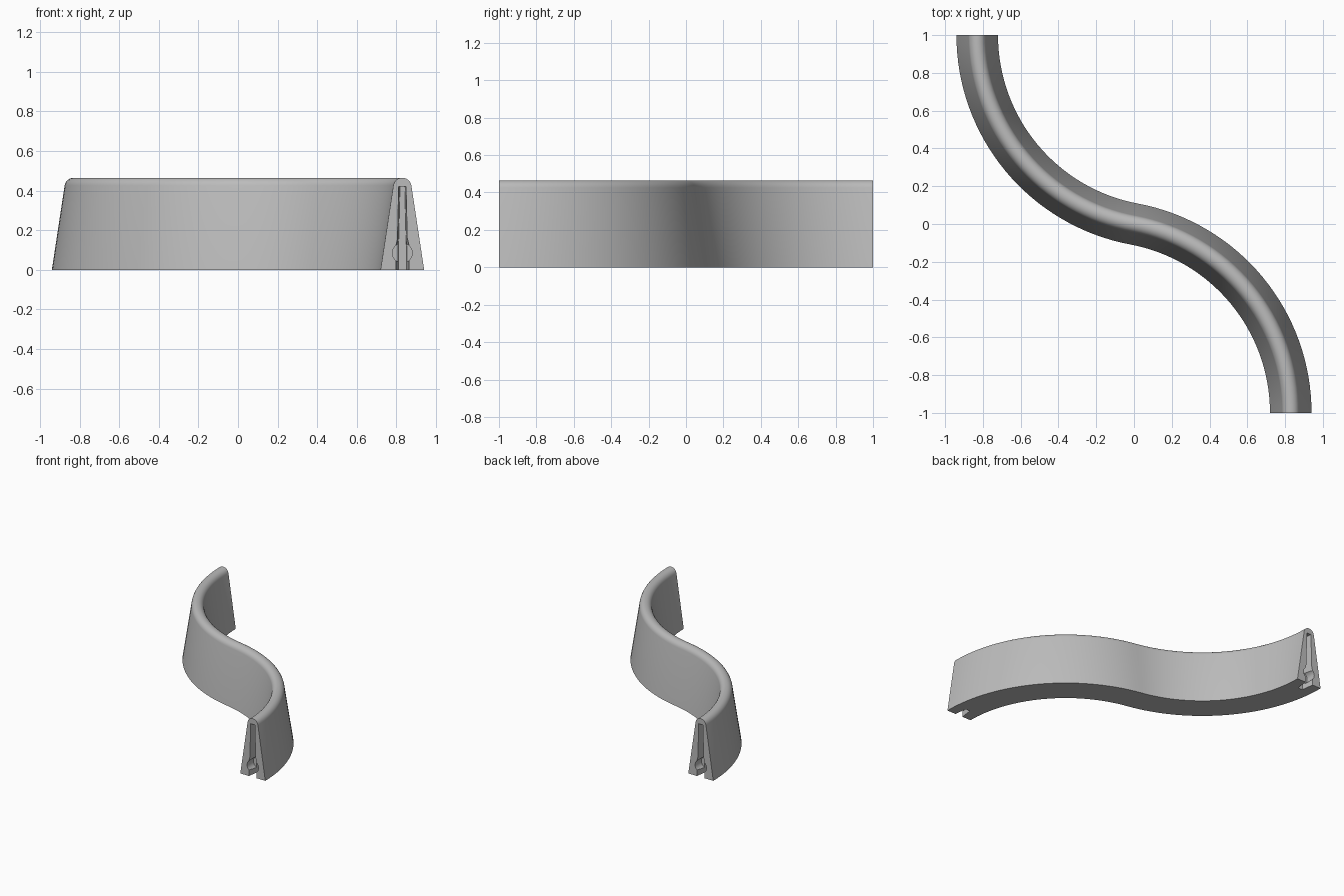
import bpy, bmesh, math

cube = bpy.data.objects.get("Cube")
if cube:
    bpy.data.objects.remove(cube, do_unlink=True)

END_X, HALF_BASE, HEIGHT, CAP = 0.83, 0.11, 0.465, 0.046
RADIUS = (END_X ** 2 + 1) / (2 * END_X)     # arc from wall end to the middle
SWEEP = math.atan2(1, RADIUS - END_X)
STEPS = 32

grey = bpy.data.materials.new("plain grey")
grey.use_nodes = True
grey.diffuse_color = (0.5, 0.5, 0.5, 1)
grey.node_tree.nodes["Principled BSDF"].inputs["Base Color"].default_value = (0.5, 0.5, 0.5, 1)


def loft(name, rings):
    """Skin a list of equal rings into a closed solid."""
    bm = bmesh.new()
    loops = [[bm.verts.new(p) for p in ring] for ring in rings]
    n = len(loops[0])
    for a, b in zip(loops, loops[1:]):
        for i in range(n):
            j = (i + 1) % n
            bm.faces.new((a[i], a[j], b[j], b[i]))
    bm.faces.new(loops[0])
    bm.faces.new(loops[-1])
    bmesh.ops.recalc_face_normals(bm, faces=bm.faces)
    mesh = bpy.data.meshes.new(name)
    bm.to_mesh(mesh)
    bm.free()
    mesh.materials.append(grey)
    obj = bpy.data.objects.new(name, mesh)
    bpy.context.collection.objects.link(obj)
    return obj


# Tapered wall section with a round top
lean = math.radians(8.6)
section = [(-HALF_BASE, 0), (HALF_BASE, 0)]
for k in range(13):
    a = lean + (math.pi - 2 * lean) * k / 12
    section.append((CAP * math.cos(a), HEIGHT - CAP + CAP * math.sin(a)))

# S-shaped path: one arc, then the same arc turned half round
half = []
for k in range(STEPS + 1):
    a = SWEEP * k / STEPS
    c, s = math.cos(a), math.sin(a)
    half.append((END_X - RADIUS + RADIUS * c, RADIUS * s - 1, c, s))
path = half + [(-x, -y, c, s) for x, y, c, s in reversed(half[:-1])]
wall = loft("curved_wall", [[(x + u * c, y + u * s, z) for u, z in section]
                            for x, y, c, s in path])


def slot_ring(y, widths):
    heights = (-0.02, 0.12, 0.16, 0.42)
    side = list(zip(widths, heights))
    return ([(END_X + w, y, z) for w, z in side] +
            [(END_X - w, y, z) for w, z in reversed(side)])


def disc_ring(y, r):
    return [(END_X + r * math.cos(math.tau * k / 32), y,
             0.085 + r * math.sin(math.tau * k / 32)) for k in range(32)]


# Joint slot and round socket in each end
shapes = {"slot_cutter": [slot_ring(-1.02, (0.036, 0.036, 0.026, 0.02)),
                          slot_ring(-0.90, (0.02, 0.02, 0.018, 0.012))],
          "socket_cutter": [disc_ring(-1.02, 0.05), disc_ring(-0.92, 0.05)]}
cutters = []
for name, rings in shapes.items():
    for sign, end in ((1, "front"), (-1, "back")):
        cutter = loft(end + "_" + name,
                      [[(sign * x, sign * y, z) for x, y, z in r] for r in rings])
        cutter.hide_render = True
        mod = wall.modifiers.new(cutter.name, "BOOLEAN")
        mod.operation, mod.solver, mod.object = "DIFFERENCE", "EXACT", cutter
        cutters.append(cutter)

bpy.ops.object.select_all(action="DESELECT")
wall.select_set(True)
bpy.context.view_layer.objects.active = wall
for mod in list(wall.modifiers):
    bpy.ops.object.modifier_apply(modifier=mod.name)
for cutter in cutters:
    bpy.data.objects.remove(cutter, do_unlink=True)
bpy.ops.object.shade_smooth_by_angle(angle=math.radians(30))
